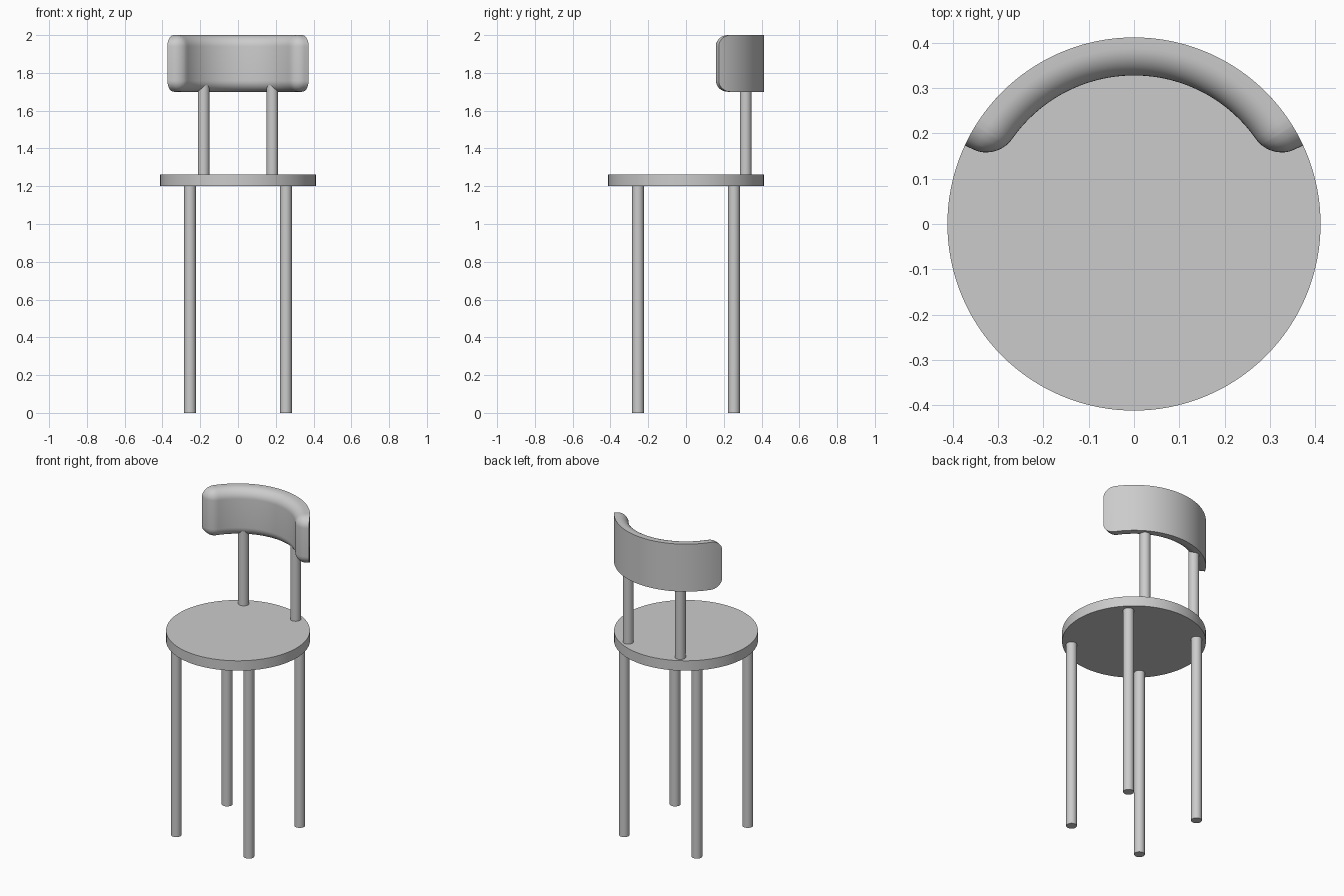
import bpy, bmesh, math
from mathutils import Vector

if "Cube" in bpy.data.objects:
    bpy.data.objects.remove(bpy.data.objects["Cube"])

R_SEAT = 0.412


def finish(obj):
    bpy.ops.object.select_all(action='DESELECT')
    obj.select_set(True)
    bpy.context.view_layer.objects.active = obj
    bpy.ops.object.shade_smooth_by_angle(angle=math.radians(35))


def cylinder(name, radius, x, y, z0, z1, sides):
    bpy.ops.mesh.primitive_cylinder_add(vertices=sides, radius=radius, depth=z1 - z0,
                                        location=(x, y, (z0 + z1) / 2))
    obj = bpy.context.object
    obj.name = name
    finish(obj)
    return obj


# Round seat
cylinder("seat", R_SEAT, 0, 0, 1.2, 1.263, 128)

# Four straight legs and two backrest posts
for side, sx in (("left", -1), ("right", 1)):
    for end, sy in (("front", -1), ("back", 1)):
        cylinder(f"{end}_leg_{side}", 0.031, sx * 0.254, sy * 0.254, 0, 1.2, 40)
    cylinder(f"backrest_post_{side}", 0.031, sx * 0.182, 0.316, 1.263, 1.765, 40)

# Backrest: straight padded bar, rounded on the inner side, then bent round the seat edge
half_angle = math.radians(65.1)
bend_radius = 0.345
half_len = half_angle * bend_radius
thick, z0, z1, fillet = 0.084, 1.70, 2.0, 0.06

bm = bmesh.new()
bmesh.ops.create_cube(bm, size=1)
for v in bm.verts:
    v.co = Vector((v.co.x * 2 * half_len, (v.co.y + 0.5) * thick,
                   z0 + (v.co.z + 0.5) * (z1 - z0)))
inner = [e for e in bm.edges if any(v.co.y < 0.001 for v in e.verts)]
bmesh.ops.bevel(bm, geom=inner, offset=fillet, offset_type='OFFSET', segments=10,
                profile=0.5, affect='EDGES', clamp_overlap=False)
cuts = 56
for i in range(1, cuts):
    x = -half_len + 2 * half_len * i / cuts
    bmesh.ops.bisect_plane(bm, geom=bm.verts[:] + bm.edges[:] + bm.faces[:], dist=1e-5,
                           plane_co=(x, 0, 0), plane_no=(1, 0, 0))
bmesh.ops.remove_doubles(bm, verts=bm.verts[:], dist=1e-5)
for v in bm.verts:
    a = v.co.x / bend_radius
    r = R_SEAT - thick + v.co.y
    v.co = Vector((r * math.sin(a), r * math.cos(a), v.co.z))
bmesh.ops.recalc_face_normals(bm, faces=bm.faces[:])
mesh = bpy.data.meshes.new("backrest")
bm.to_mesh(mesh)
bm.free()
backrest = bpy.data.objects.new("backrest", mesh)
bpy.context.collection.objects.link(backrest)
finish(backrest)
